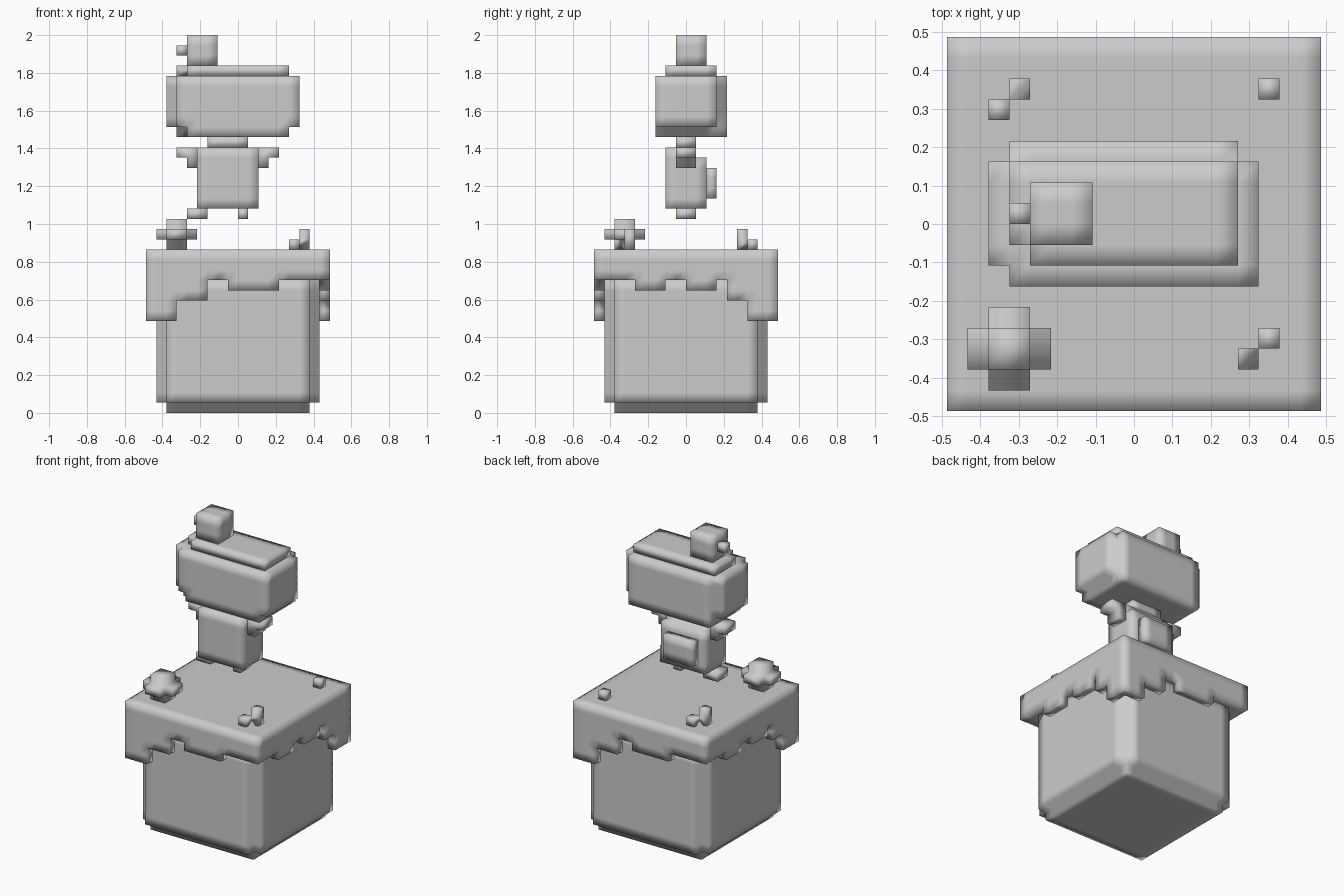
import bpy
import bmesh
from itertools import product
from math import radians
from mathutils import Vector

U = 2 / 37  # edge of one block

cube = bpy.data.objects.get("Cube")
if cube:
    bpy.data.objects.remove(cube, do_unlink=True)

grey = bpy.data.materials.new("plain grey")
grey.use_nodes = True
COLOUR = (0.6, 0.6, 0.6, 1)
grey.diffuse_color = COLOUR
grey.node_tree.nodes["Principled BSDF"].inputs["Base Color"].default_value = COLOUR

# The four corners of each block side, in order around the face
SIDES = {
    (1, 0, 0): ((1, 0, 0), (1, 1, 0), (1, 1, 1), (1, 0, 1)),
    (-1, 0, 0): ((0, 0, 0), (0, 0, 1), (0, 1, 1), (0, 1, 0)),
    (0, 1, 0): ((0, 1, 0), (0, 1, 1), (1, 1, 1), (1, 1, 0)),
    (0, -1, 0): ((0, 0, 0), (1, 0, 0), (1, 0, 1), (0, 0, 1)),
    (0, 0, 1): ((0, 0, 1), (1, 0, 1), (1, 1, 1), (0, 1, 1)),
    (0, 0, -1): ((0, 0, 0), (0, 1, 0), (1, 1, 0), (1, 0, 0)),
}


def blocks(name, boxes, merge=False):
    """Join boxes (x range, y range, z range, in blocks) into one smooth skin."""
    filled = set()
    for xs, ys, zs in boxes:
        filled.update(product(range(*xs), range(*ys), range(*zs)))
    bm = bmesh.new()
    verts = {}
    for cell in filled:
        for side, corners in SIDES.items():
            if tuple(Vector(cell) + Vector(side)) in filled:
                continue
            face = []
            for corner in corners:
                point = tuple(Vector(cell) + Vector(corner))
                if point not in verts:
                    verts[point] = bm.verts.new(Vector(point) * U)
                face.append(verts[point])
            bm.faces.new(face).smooth = True
    if merge:
        bmesh.ops.dissolve_limit(bm, angle_limit=radians(1),
                                 verts=bm.verts, edges=bm.edges)
    mesh = bpy.data.meshes.new(name)
    bm.to_mesh(mesh)
    bm.free()
    mesh.materials.append(grey)
    bpy.context.collection.objects.link(bpy.data.objects.new(name, mesh))


def half_turn(box):
    """The same box turned 180 degrees about the vertical axis."""
    (x0, x1), (y0, y1), zs = box
    return (-x1, -x0), (-y1, -y0), zs


# Square base with stepped corners
blocks("cake_base", [((-7, 7), (-7, 7), (0, 1)),
                     ((-8, 8), (-7, 7), (1, 13)),
                     ((-7, 7), (-8, 8), (1, 13))])

# Icing slab with drips hanging over all four sides
drips = [((a, b), (-9, -8), (z, 13))
         for a, b, z in ((-9, -6, 9), (-6, -3, 11), (-1, 4, 12))]
drips += [((8, 9), (a, b), (z, 13))
          for a, b, z in ((-5, -2, 12), (0, 3, 12), (4, 6, 11), (6, 9, 9))]
drips += [half_turn(d) for d in drips]
blocks("icing", [((-9, 9), (-9, 9), (13, 16))] + drips)

# Decorations on the icing
blocks("flower", [((-7, -5), (-7, -5), (16, 19)),
                  ((-8, -4), (-7, -5), (17, 18)),
                  ((-7, -5), (-8, -4), (17, 18))])
sprout = [((6, 7), (-6, -5), (16, 18)), ((5, 6), (-7, -6), (16, 17))]
blocks("front_sprout", sprout, True)
blocks("back_sprout", [half_turn(b) for b in sprout], True)
blocks("sprinkle", [((6, 7), (6, 7), (16, 17))], True)

# Floating figure
blocks("right_foot", [((-5, -3), (-1, 1), (19, 20))], True)
blocks("left_foot", [((0, 1), (-1, 1), (19, 20))], True)
blocks("torso", [((-4, 2), (-2, 1), (20, 26)),
                 ((-4, 2), (1, 2), (20, 25))], True)
blocks("backpack", [((-3, 1), (2, 3), (21, 24))], True)
blocks("right_arm", [((-6, -4), (-1, 1), (25, 26)),
                     ((-5, -4), (-1, 1), (24, 25))], True)
blocks("left_arm", [((2, 4), (-1, 1), (25, 26)),
                    ((2, 3), (-1, 1), (24, 25))], True)
blocks("neck", [((-3, 1), (-1, 1), (26, 27))], True)

# Large head with a stepped outline
blocks("head", [((-6, 5), (-2, 4), (27, 33)),
                ((-5, 5), (-3, -2), (27, 28)),
                ((-6, 6), (-3, 3), (28, 33)),
                ((-7, -6), (-2, 3), (28, 33))], True)
blocks("head_cap", [((-6, 5), (-1, 3), (33, 34)),
                    ((-5, 5), (-2, -1), (33, 34))], True)
blocks("top_block", [((-5, -2), (-1, 2), (34, 37))], True)
blocks("top_knob", [((-6, -5), (0, 1), (35, 36))], True)
